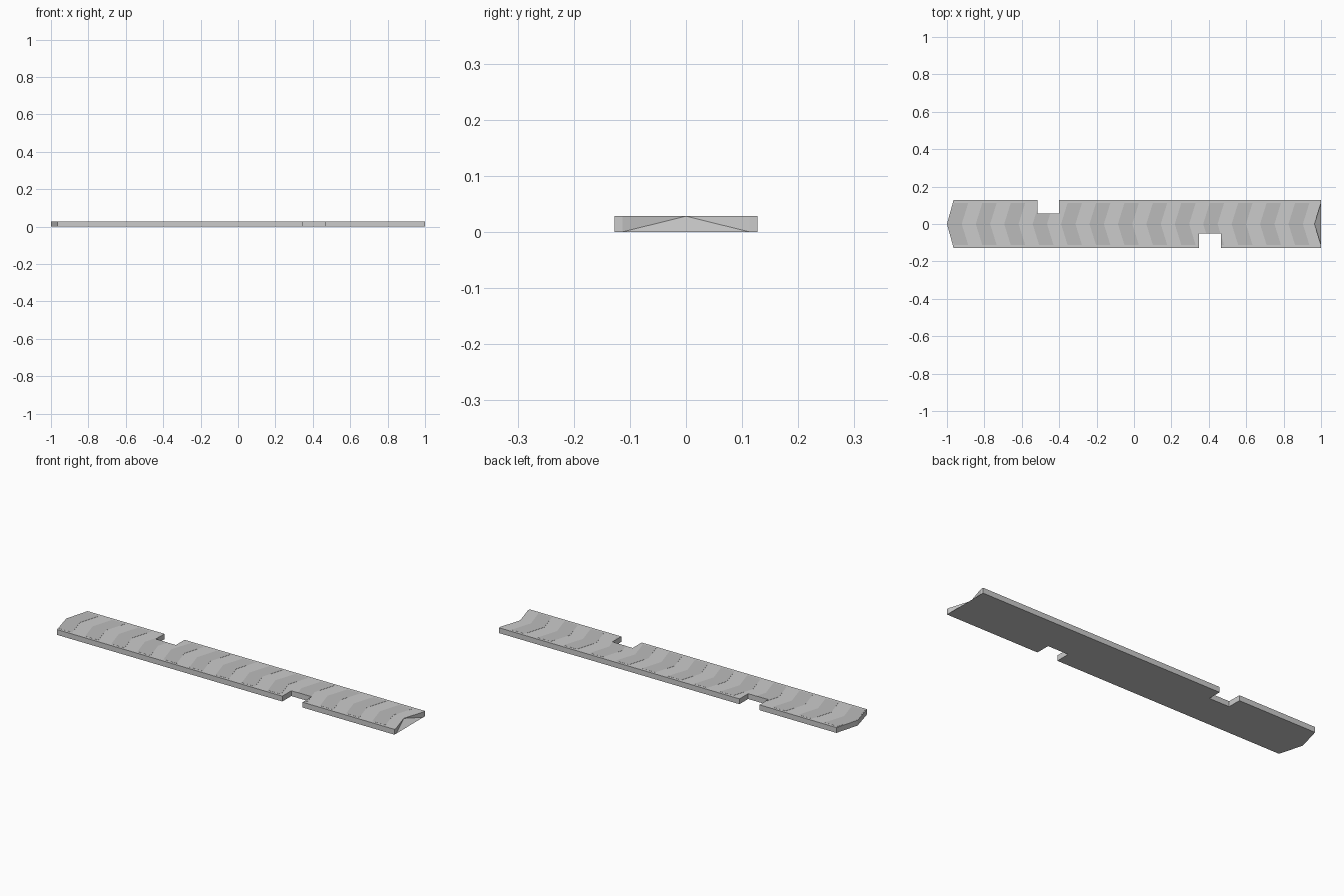
import bpy, bmesh

if "Cube" in bpy.data.objects:
    bpy.data.objects.remove(bpy.data.objects["Cube"])

W, T = 0.127, 0.028        # half width, thickness
POINT = 0.035              # depth of the chevron ends


def finish(bm, name):
    bmesh.ops.recalc_face_normals(bm, faces=bm.faces)
    me = bpy.data.meshes.new(name)
    bm.to_mesh(me)
    bm.free()
    ob = bpy.data.objects.new(name, me)
    bpy.context.collection.objects.link(ob)
    return ob


def add_prism(bm, outline, z0, z1):
    low = [bm.verts.new((x, y, z0)) for x, y in outline]
    high = [bm.verts.new((x, y, z1)) for x, y in outline]
    bm.faces.new(low)
    bm.faces.new(high)
    n = len(outline)
    for i in range(n):
        j = (i + 1) % n
        # diagonals run down from the inner apex so its lower edge can be moved
        if j == NOSE:
            bm.faces.new((low[i], low[j], high[j]))
            bm.faces.new((low[i], high[j], high[i]))
        elif i == NOSE:
            bm.faces.new((low[i], low[j], high[i]))
            bm.faces.new((low[j], high[j], high[i]))
        else:
            bm.faces.new((low[i], low[j], high[j], high[i]))
    return low


# plank: pointed left end, V-cut right end, one notch in each long side
NOSE = 7
outline = [(-1 + POINT, -W), (0.347, -W), (0.347, -0.052), (0.465, -0.052),
           (0.465, -W), (1, -W), (1, -0.113), (1 - POINT, 0), (1, 0.113),
           (1, W), (-0.4, W), (-0.4, 0.055), (-0.517, 0.055), (-0.517, W),
           (-1 + POINT, W), (-1, 0)]
bm = bmesh.new()
bottom = add_prism(bm, outline, 0, T)
bottom[NOSE].co.x = 1      # underside stays straight, V-cut slopes down to it
finish(bm, "plank")

# chevron stripes lying almost flush on the top
NOSE = -1
bm = bmesh.new()
S, WIDE, PITCH = 0.113, 0.077, 0.152
for k in range(13):
    x = -0.998 + PITCH * k
    add_prism(bm, [(x, 0), (x + POINT, -S), (x + POINT + WIDE, -S),
                   (x + WIDE, 0), (x + POINT + WIDE, S), (x + POINT, S)],
              T - 0.001, T + 0.0005)
stripes = finish(bm, "chevron_stripes")
mat = bpy.data.materials.new("dark_grey")
mat.diffuse_color = (0.5, 0.5, 0.5, 1)
mat.use_nodes = True
mat.node_tree.nodes["Principled BSDF"].inputs["Base Color"].default_value = mat.diffuse_color
stripes.data.materials.append(mat)

# clear the stripes out of the two notches
bm = bmesh.new()
for x0, x1, y0, y1 in ((0.347, 0.465, -0.2, -0.052), (-0.517, -0.4, 0.055, 0.2)):
    add_prism(bm, [(x0, y0), (x1, y0), (x1, y1), (x0, y1)], -0.1, 0.1)
cutter = finish(bm, "notch_cutter")
cutter.hide_render = True
mod = stripes.modifiers.new("notches", 'BOOLEAN')
mod.operation = 'DIFFERENCE'
mod.solver = 'EXACT'
mod.object = cutter
bpy.context.view_layer.objects.active = stripes
bpy.ops.object.modifier_apply(modifier=mod.name)
bpy.data.objects.remove(cutter)
